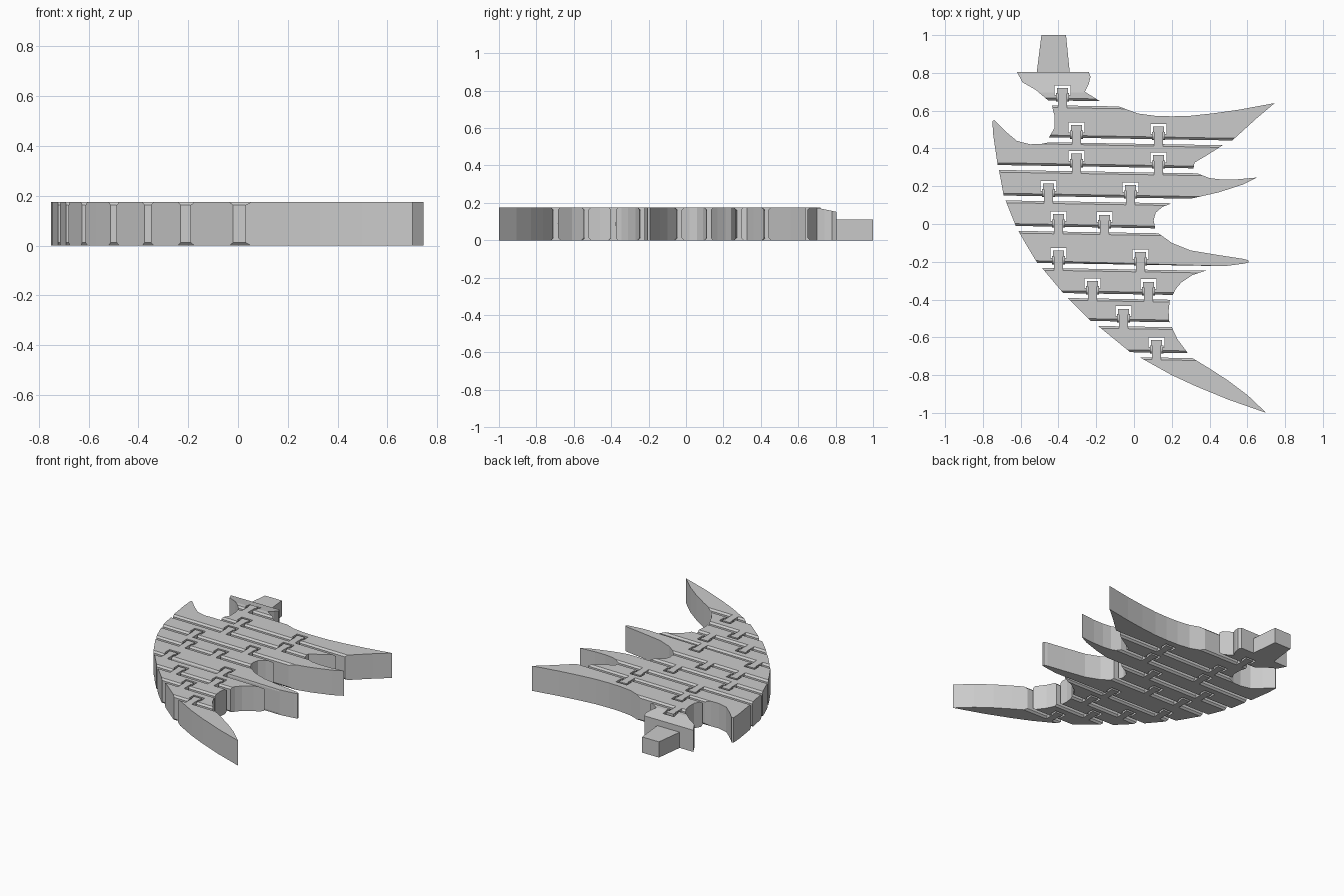
import bpy
import bmesh
from mathutils import Matrix, Vector

cube = bpy.data.objects.get("Cube")
if cube:
    bpy.data.objects.remove(cube, do_unlink=True)

HEIGHT = 0.175
SLOPE = -0.017      # tilt of the joints across the body
HALF_GAP = 0.013
CHAMFER = 0.012

grey = bpy.data.materials.new("plain grey")
grey.use_nodes = True
COLOUR = (0.6, 0.6, 0.6, 1)
grey.diffuse_color = COLOUR
grey.node_tree.nodes["Principled BSDF"].inputs["Base Color"].default_value = COLOUR


def add_object(name, bm):
    bmesh.ops.recalc_face_normals(bm, faces=bm.faces[:])
    mesh = bpy.data.meshes.new(name)
    bm.to_mesh(mesh)
    bm.free()
    mesh.materials.append(grey)
    obj = bpy.data.objects.new(name, mesh)
    bpy.context.scene.collection.objects.link(obj)
    return obj


def add_prism(bm, outline, low=0.0, high=HEIGHT):
    """Extrude a flat outline between two heights; return both vertex rings."""
    rings = [[bm.verts.new((x, y, z)) for x, y in outline] for z in (low, high)]
    bm.faces.new(rings[0][::-1])
    bm.faces.new(rings[1])
    for i in range(len(outline)):
        j = (i + 1) % len(outline)
        bm.faces.new((rings[0][i], rings[0][j], rings[1][j], rings[1][i]))
    return rings


def tee(x, y, bottom, shoulder, top, neck, head):
    """Symmetric T outline placed on a joint; neck and head are half widths."""
    side = [(neck, bottom), (neck, shoulder), (head, shoulder), (head, top)]
    return ([(x + a, y + b) for a, b in side]
            + [(x - a, y + b) for a, b in reversed(side)])


# Joints from stem to tip: height on the body axis, hinge positions
joints = [
    (0.634, [-0.378]), (0.438, [-0.304, 0.13]), (0.287, [-0.304, 0.13]),
    (0.126, [-0.452, -0.018]), (-0.034, [-0.4, -0.156]),
    (-0.228, [-0.4, 0.034]), (-0.385, [-0.22, 0.077]),
    (-0.53, [-0.055]), (-0.692, [0.12]),
]


def joint_y(index, x):
    return joints[index][0] + SLOPE * x


# Segment sides: x at upper joint, free points, x at lower joint (None = free end)
left_sides = [
    (None, [(-0.62, 0.805), (-0.59, 0.75), (-0.52, 0.71)], -0.455),
    (-0.435, [(-0.42, 0.57), (-0.42, 0.51)], -0.45),
    (-0.45, [(-0.49, 0.424), (-0.55, 0.422), (-0.62, 0.44), (-0.68, 0.49),
             (-0.74, 0.55), (-0.75, 0.545), (-0.745, 0.47)], -0.722),
    (-0.715, [], -0.69),
    (-0.68, [], -0.626),
    (-0.612, [(-0.57, -0.11)], -0.512),
    (-0.487, [], -0.375),
    (-0.35, [], -0.23),
    (-0.19, [], -0.02),
    (0.03, [(0.2, -0.8), (0.33, -0.86), (0.5, -0.93)], None),
]
# Right sides run the same way, from upper joint to lower joint
right_sides = [
    (None, [(-0.24, 0.805), (-0.23, 0.78), (-0.24, 0.74), (-0.26, 0.7)], -0.18),
    (-0.08, [(0.02, 0.585), (0.11, 0.573), (0.2, 0.57), (0.3, 0.573),
             (0.42, 0.586), (0.56, 0.606), (0.745, 0.64), (0.65, 0.56)], 0.52),
    (0.47, [(0.38, 0.36), (0.32, 0.325)], 0.315),
    (0.335, [(0.4, 0.243), (0.46, 0.236), (0.54, 0.236), (0.65, 0.246),
             (0.58, 0.21), (0.45, 0.168)], 0.3),
    (0.2, [(0.15, 0.09), (0.115, 0.06), (0.104, 0.02)], 0.112),
    (0.13, [(0.2, -0.1), (0.3, -0.14), (0.45, -0.165), (0.58, -0.185),
            (0.605, -0.192), (0.605, -0.205), (0.58, -0.21)], 0.48),
    (0.38, [(0.31, -0.27), (0.25, -0.31), (0.22, -0.345)], 0.205),
    (0.19, [(0.183, -0.46)], 0.187),
    (0.2, [(0.23, -0.61)], 0.285),
    (0.31, [(0.4, -0.765), (0.5, -0.83), (0.6, -0.905), (0.7, -1)], None),
]


def side_points(index, side):
    upper, free, lower = side
    points = list(free)
    if upper is not None:
        points.insert(0, (upper, joint_y(index - 1, upper) - HALF_GAP))
    if lower is not None:
        points.append((lower, joint_y(index, lower) + HALF_GAP))
    return points


def cut_sockets(obj, index):
    """Cut the hinge sockets along the lower joint of a segment."""
    bm = bmesh.new()
    for x in joints[index][1]:
        add_prism(bm, tee(x, joint_y(index, x), -0.03, 0.042, 0.094, 0.032, 0.042),
                  -0.1, HEIGHT + 0.1)
    cutter = add_object("socket_cutter", bm)
    cutter.hide_render = True
    mod = obj.modifiers.new("sockets", "BOOLEAN")
    mod.operation = "DIFFERENCE"
    mod.solver = "EXACT"
    mod.object = cutter
    bpy.context.view_layer.update()
    graph = bpy.context.evaluated_depsgraph_get()
    mesh = bpy.data.meshes.new_from_object(obj.evaluated_get(graph))
    obj.modifiers.clear()
    obj.data = mesh
    bpy.data.objects.remove(cutter, do_unlink=True)


# Body segments with chamfered joint edges
for i, (left, right) in enumerate(zip(left_sides, right_sides)):
    left_points = side_points(i, left)
    outline = left_points + side_points(i, right)[::-1]
    bm = bmesh.new()
    rings = add_prism(bm, outline)
    n = len(left_points)
    edges = []
    for ring in rings:
        if left[0] is not None:
            edges.append(bm.edges.get((ring[0], ring[-1])))
        if left[2] is not None:
            edges.append(bm.edges.get((ring[n - 1], ring[n])))
    bmesh.ops.bevel(bm, geom=edges, offset=CHAMFER, segments=1, affect="EDGES")
    if i == 0:
        # Collar slopes down towards the stem
        start = 0.695
        bmesh.ops.bisect_plane(bm, geom=bm.verts[:] + bm.edges[:] + bm.faces[:],
                               plane_co=(0, start, 0), plane_no=(0, 1, 0))
        for v in bm.verts:
            if v.co.z > HEIGHT / 2:
                v.co.z -= max(0, v.co.y - start) * 0.21
    obj = add_object("collar" if i == 0 else f"body_segment_{i}", bm)
    if i < len(joints):
        cut_sockets(obj, i)

# Hinge tabs and the pins that hold them
for i, (_, places) in enumerate(joints):
    for k, x in enumerate(places):
        y = joint_y(i, x)
        bm = bmesh.new()
        add_prism(bm, tee(x, y, -0.027, 0.05, 0.08, 0.024, 0.029))
        add_object(f"hinge_tab_{i + 1}_{k + 1}", bm)
        bm = bmesh.new()
        place = (Matrix.Translation(Vector((x, y + 0.03, HEIGHT / 2)))
                 @ Matrix.Rotation(1.5708, 4, "Y"))
        bmesh.ops.create_cone(bm, cap_ends=True, segments=16, radius1=0.022,
                              radius2=0.022, depth=0.07, matrix=place)
        add_object(f"hinge_pin_{i + 1}_{k + 1}", bm)

# Stem
bm = bmesh.new()
add_prism(bm, [(-0.515, 0.8), (-0.34, 0.8), (-0.36, 1), (-0.49, 1)], 0, 0.11)
add_object("stem", bm)
